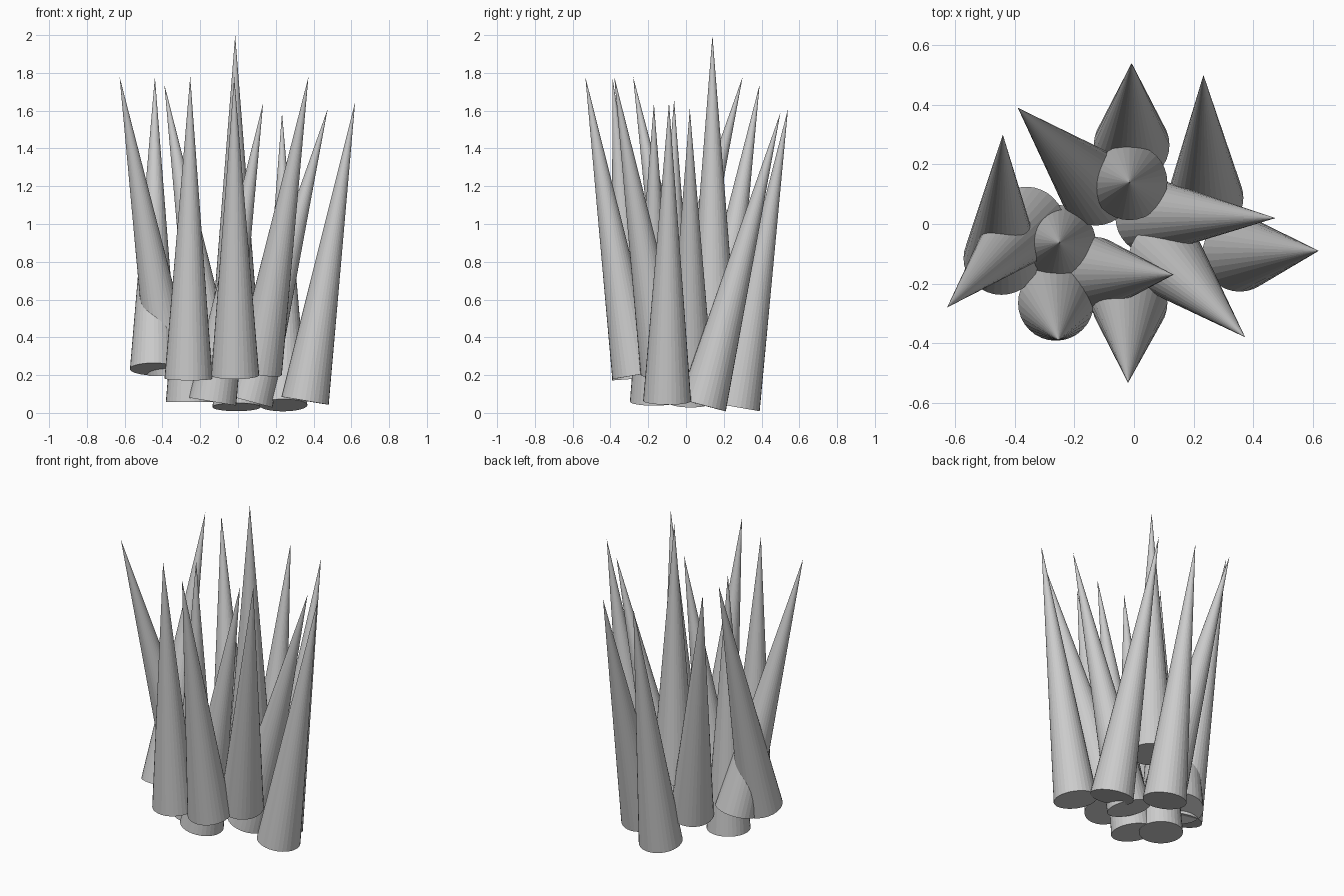
import bpy
from mathutils import Vector

RADIUS, LENGTH, SIDES = 0.127, 1.603, 32


def spike(i, tip, base_xy):
    """Cone of fixed length from its base centre (x, y) to its tip."""
    tip = Vector(tip)
    lean = Vector((tip.x - base_xy[0], tip.y - base_xy[1]))
    rise = (LENGTH ** 2 - lean.length_squared) ** 0.5
    axis = Vector((lean.x, lean.y, rise))
    bpy.ops.mesh.primitive_cone_add(vertices=SIDES, radius1=RADIUS, radius2=0,
                                    depth=LENGTH, location=tip - axis / 2)
    ob = bpy.context.object
    ob.name = f"spike_{i:02d}"
    ob.rotation_euler = Vector((0, 0, 1)).rotation_difference(axis).to_euler()


# Cluster of leaning spikes: (tip, base centre)
SPIKES = [
    # upright spikes
    ((-0.015, 0.14, 2.00), (-0.015, 0.14)),
    ((-0.25, -0.063, 1.66), (-0.255, -0.063)),
    # back spikes
    ((-0.44, 0.30, 1.78), (-0.445, -0.115)),
    ((-0.39, 0.39, 1.74), (-0.125, 0.12)),
    ((-0.008, 0.54, 1.61), (-0.008, 0.265)),
    ((0.233, 0.50, 1.59), (0.24, 0.088)),
    # right spikes
    ((0.475, 0.02, 1.61), (0.06, 0.025)),
    ((0.62, -0.09, 1.645), (0.355, -0.10)),
    # front spikes
    ((0.373, -0.38, 1.78), (0.107, -0.115)),
    ((0.133, -0.17, 1.64), (-0.135, -0.17)),
    ((-0.02, -0.533, 1.78), (-0.015, -0.265)),
    ((-0.253, -0.39, 1.78), (-0.262, -0.265)),
    # left spike
    ((-0.627, -0.28, 1.78), (-0.357, 0.0)),
]
for i, (tip, base) in enumerate(SPIKES, 1):
    spike(i, tip, base)
